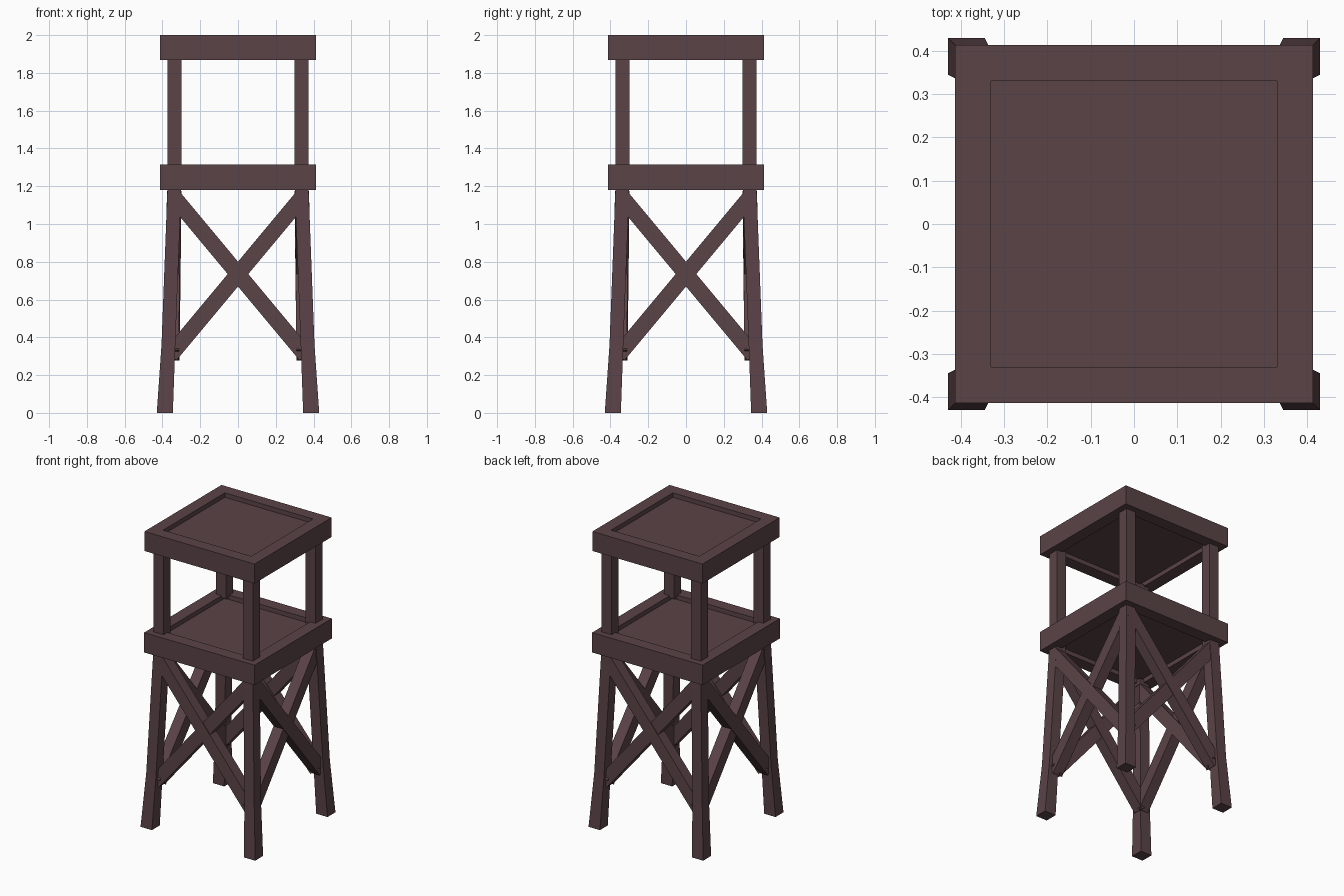
import bpy, bmesh, math
from mathutils import Matrix, Vector

cube = bpy.data.objects.get("Cube")
if cube:
    bpy.data.objects.remove(cube, do_unlink=True)

wood = bpy.data.materials.new("dark_brown_wood")
wood.use_nodes = True
color = (0.103, 0.056, 0.063, 1)
wood.diffuse_color = color
bsdf = wood.node_tree.nodes["Principled BSDF"]
bsdf.inputs["Base Color"].default_value = color
bsdf.inputs["Roughness"].default_value = 0.9


def finish(name, bm, turn=0):
    """Turn the part about the tower axis and make it an object."""
    bmesh.ops.rotate(bm, verts=bm.verts, matrix=Matrix.Rotation(turn, 3, 'Z'))
    bmesh.ops.recalc_face_normals(bm, faces=bm.faces)
    mesh = bpy.data.meshes.new(name)
    bm.to_mesh(mesh)
    bm.free()
    mesh.materials.append(wood)
    obj = bpy.data.objects.new(name, mesh)
    bpy.context.collection.objects.link(obj)


def deck(name, z0, z1, half, rim=0.117, depth=0.03):
    """Square slab with a sunken panel above and below."""
    bm = bmesh.new()
    bmesh.ops.create_cube(bm, size=1)
    bmesh.ops.scale(bm, verts=bm.verts, vec=(2 * half, 2 * half, z1 - z0))
    bmesh.ops.translate(bm, verts=bm.verts, vec=(0, 0, (z0 + z1) / 2))
    bm.normal_update()
    for face in [f for f in bm.faces if abs(f.normal.z) > 0.9]:
        direction = face.normal.z
        bmesh.ops.inset_region(bm, faces=[face], thickness=rim)
        # Straight recess walls
        bmesh.ops.inset_region(bm, faces=[face], thickness=0.0002)
        bmesh.ops.translate(bm, verts=face.verts, vec=(0, 0, -direction * depth))
    finish(name, bm)


def post(name, sections, turn):
    """Square corner post through (z, inner, outer) sections."""
    bm = bmesh.new()
    rings = [[bm.verts.new((x, y, z)) for x, y in ((a, -a), (b, -a), (b, -b), (a, -b))]
             for z, a, b in sections]
    for low, high in zip(rings, rings[1:]):
        for i in range(4):
            j = (i + 1) % 4
            bm.faces.new((low[i], low[j], high[j], high[i]))
    bm.faces.new(rings[0])
    bm.faces.new(rings[-1])
    finish(name, bm, turn)


def brace(name, start, end, width, depth, turn):
    """Rectangular beam between two points on the front side."""
    start, end = Vector(start), Vector(end)
    along = end - start
    axis = along.normalized()
    across = axis.cross(Vector((0, 1, 0))).normalized()
    out = axis.cross(across)
    basis = Matrix((along, across * width, out * depth)).transposed().to_4x4()
    bm = bmesh.new()
    bmesh.ops.create_cube(bm, size=1,
                          matrix=Matrix.Translation((start + end) / 2) @ basis)
    finish(name, bm, turn)


# Platform and roof
deck("platform", 1.18, 1.315, 0.414)
deck("roof", 1.868, 2.0, 0.413)

# Four corners and four braced sides
corners = ("front_left", "back_left", "back_right", "front_right")
sides = ("front", "left", "back", "right")
for k in range(4):
    turn = k * math.pi / 2
    post(corners[k] + "_leg",
         ((0, 0.345, 0.43), (0.36, 0.332, 0.405), (1.2, 0.3, 0.373)), turn)
    post(corners[k] + "_roof_post", ((1.3, 0.298, 0.372), (1.88, 0.298, 0.372)), turn)
    for label, s, y in (("outer", -1, -0.002), ("inner", 1, 0.002)):
        brace(f"{sides[k]}_{label}_brace", (s * 0.343, y - 0.338, 1.147),
              (-s * 0.358, y - 0.348, 0.305), 0.084, 0.073, turn)
